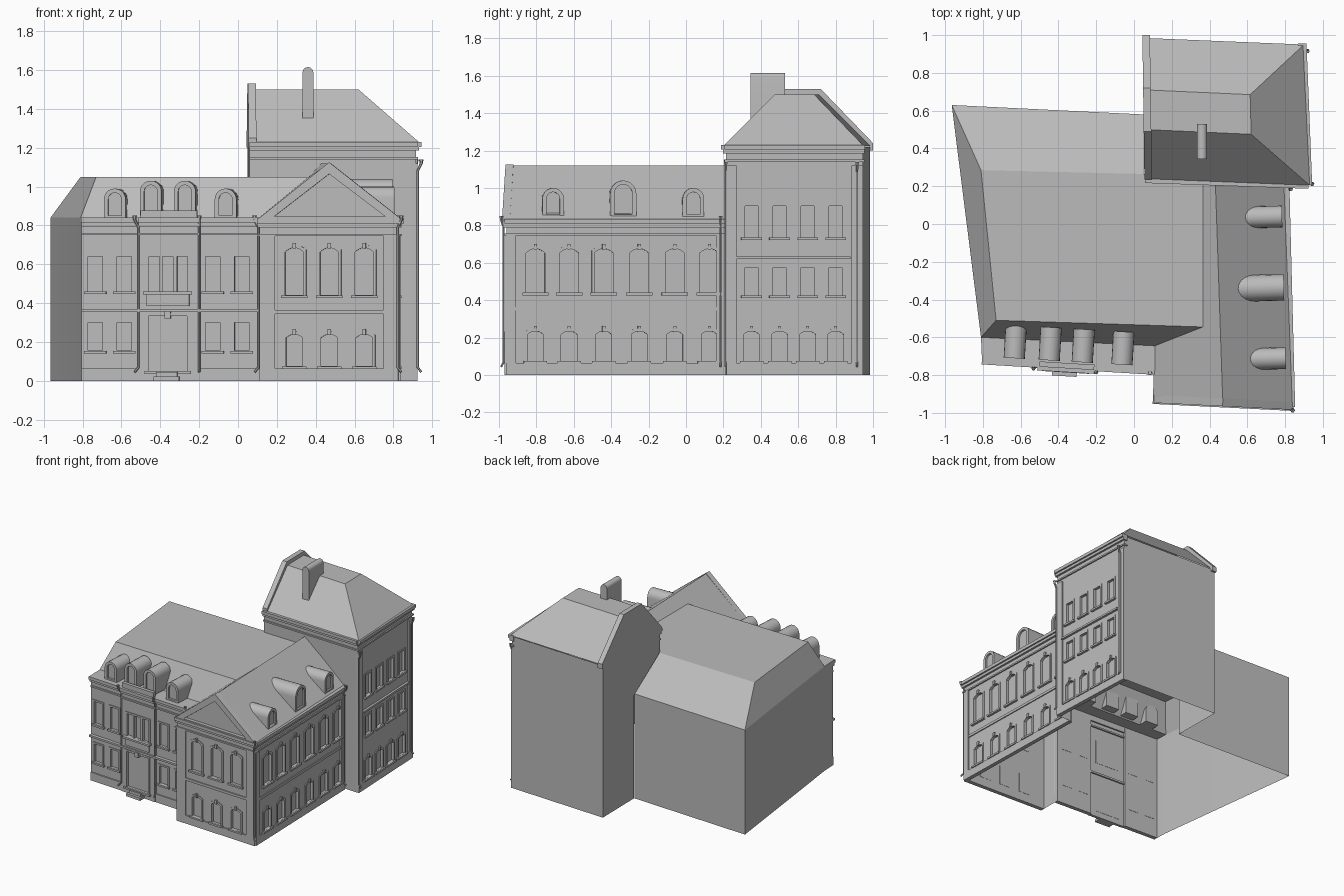
import bpy, math
from mathutils import Matrix, Vector

cube = bpy.data.objects.get("Cube")
if cube:
    bpy.data.objects.remove(cube)

STONE = bpy.data.materials.new("stone_grey")
STONE.use_nodes = True
GREY = (0.5, 0.5, 0.5, 1)
STONE.diffuse_color = GREY
STONE.node_tree.nodes["Principled BSDF"].inputs["Base Color"].default_value = GREY


def add(name, mesh, frame=None):
    ob = bpy.data.objects.new(name, mesh)
    bpy.context.scene.collection.objects.link(ob)
    if frame:
        mesh.transform(frame)
    mesh.materials.clear()
    mesh.materials.append(STONE)
    mesh.shade_smooth()
    mesh.set_sharp_from_angle(angle=math.radians(30))
    return ob


def sheet(name, verts, faces):
    me = bpy.data.meshes.new(name)
    me.from_pydata(verts, [], faces)
    return add(name, me)


def wall(name, path, z0, z1):
    """Vertical open wall along a plan path."""
    n = len(path)
    verts = [(x, y, z) for z in (z0, z1) for x, y in path]
    return sheet(name, verts, [(i, i + 1, n + i + 1, n + i) for i in range(n - 1)])


def front_frame(x, y, slope):
    """Local x follows world x, local y is up, local z points out."""
    return basis(Vector((1, slope, 0)), Vector((0, y - slope * x, 0)))


def side_frame(x, y, slope):
    """Local x follows world y."""
    return basis(Vector((slope, 1, 0)), Vector((x - slope * y, 0, 0)))


def basis(u, origin):
    up = Vector((0, 0, 1))
    m = Matrix((u, up, u.cross(up).normalized())).transposed().to_4x4()
    m.translation = origin
    return m


def slab(name, frame, outline, back, front, holes=()):
    """Extruded flat profile with optional openings."""
    cu = bpy.data.curves.new(name, "CURVE")
    cu.dimensions, cu.fill_mode, cu.extrude = "2D", "BOTH", (front - back) / 2
    for ring in (outline, *holes):
        sp = cu.splines.new("POLY")
        sp.points.add(len(ring) - 1)
        for p, (a, b) in zip(sp.points, ring):
            p.co = (a, b, 0, 1)
        sp.use_cyclic_u = True
    tmp = bpy.data.objects.new(name + "_profile", cu)
    me = bpy.data.meshes.new_from_object(tmp)
    bpy.data.objects.remove(tmp)
    return add(name, me, frame @ Matrix.Translation((0, 0, (front + back) / 2)))


def rect(u0, u1, z0, z1):
    return [(u0, z0), (u1, z0), (u1, z1), (u0, z1)]


def arch(u, z0, z1, w, rise):
    h = w / 2
    if not rise:
        return rect(u - h, u + h, z0, z1)
    pts = [(u - h, z0), (u + h, z0)]
    for i in range(11):
        c, s = math.cos(math.pi * i / 10), math.sin(math.pi * i / 10)
        # tall arches are round, low ones segmental
        pts.append((u + h * c, z1 - rise + rise * (s if rise > 0.4 * w else s * s)))
    return pts


def band(name, frame, u0, u1, z0, z1, out):
    slab(name, frame, rect(u0, u1, z0, z1), -0.02, out)


def window(name, frame, u, z0, z1, w, rise):
    slab(name + "_pane", frame, arch(u, z0 - .005, z1 + .005, w + .01, rise), -0.024, -0.016)
    slab(name + "_trim", frame, arch(u, z0, z1 + .014, w + .028, rise), -0.01, 0.006,
         [arch(u, z0 + .001, z1, w, rise)])
    band(name + "_sill", frame, u - w / 2 - .02, u + w / 2 + .02, z0 - .014, z0, .018)
    if rise:
        band(name + "_keystone", frame, u - .008, u + .008, z1 - .004, z1 + .026, .014)


def facade(name, frame, u0, u1, top, rows, base=0.065):
    """Wall slab with rows of windows: (centres, z0, z1, width, rise)."""
    holes = []
    for r, (centres, z0, z1, w, rise) in enumerate(rows):
        for i, u in enumerate(centres):
            holes.append(arch(u, z0, z1, w, rise))
            window(f"{name}_window_{r}_{i}", frame, u, z0, z1, w, rise)
    slab(name + "_wall", frame, rect(u0, u1, 0, top), -0.022, 0, holes)
    if base:
        band(name + "_plinth", frame, u0, u1, 0, base, .01)


def cornice(name, frame, u0, u1, top):
    for i, (drop, h, out) in enumerate([(.09, .012, .01), (.045, .02, .016), (.025, .025, .028)]):
        band(f"{name}_cornice_{i}", frame, u0, u1, top - drop, top - drop + h, out)


def dormer(name, frame, u, z0, z1, w, back):
    slab(name + "_body", frame, arch(u, z0, z1, w, w / 2), back, -0.03)
    slab(name + "_surround", frame, arch(u, z0, z1, w, w / 2), -0.03, -0.015,
         [arch(u, z0 + .012, z1 - .022, w - .044, w / 2 - .022)])


def pipe(name, x, y, top, dx, dy):
    """Drainpipe with a hopper head, offset outwards at head and foot."""
    cu = bpy.data.curves.new(name, "CURVE")
    cu.dimensions, cu.bevel_depth, cu.bevel_resolution = "3D", .006, 1
    sp = cu.splines.new("POLY")
    pts = [(1, top), (1, top - .02), (0, top - .06), (0, .07), (1, .045)]
    sp.points.add(len(pts) - 1)
    for p, (k, z) in zip(sp.points, pts):
        p.co = (x + dx * k, y + dy * k, z, 1)
    for p, r in zip(sp.points, (2, 1.3, 1, 1, 1)):
        p.radius = r
    tmp = bpy.data.objects.new(name, cu)
    me = bpy.data.meshes.new_from_object(tmp)
    bpy.data.objects.remove(tmp)
    add(name, me)


# Entrance wing
wing = front_frame(-.81, -.715, -.06)
bay = wing @ Matrix.Translation((0, 0, .014))
for side, u0, u1, cols in (("outer", -.805, -.51, (-.735, -.585)), ("inner", -.2, .11, (-.13, .02))):
    facade(f"wing_{side}", wing, u0, u1, .83, [(cols, .155, .3, .075, 0), (cols, .46, .64, .075, 0)])
facade("bay", bay, -.51, -.2, .83, [((-.43, -.36, -.285), .46, .64, .055, 0), ((-.36,), .05, .335, .2, 0)], 0)
band("bay_balcony_sill", bay, -.485, -.235, .445, .46, .03)
band("bay_balcony_panel", bay, -.47, -.25, .385, .445, .008)
band("door_keystone", bay, -.375, -.345, .32, .36, .02)
slab("door_step_lower", bay, rect(-.43, -.3, 0, .022), -.01, .05)
slab("door_step_upper", bay, rect(-.42, -.31, .022, .045), -.01, .03)
band("bay_parapet", bay, -.5, -.21, .83, .878, .008)
band("wing_string_course", wing, -.805, .11, .355, .37, .026)
cornice("wing", wing, -.805, .11, .84)
cornice("bay", bay, -.51, -.2, .84)
for i, (u, z0, z1) in enumerate([(-.635, .84, .99), (-.45, .85, 1.03), (-.275, .85, 1.03), (-.065, .84, .99)]):
    dormer(f"wing_dormer_{i}", wing, u, z0, z1, .112, -.19)
wall("wing_plain_walls", [(-.805, -.715), (-.81, -.6), (-.965, .63), (.05, .58)], 0, .84)
sheet("wing_roof",
      [(-.81, -.6, .84), (.11, -.645, .84), (.05, .58, .84), (-.965, .63, .84),
       (-.73, -.51, 1.05), (.365, -.545, 1.05), (.365, .25, 1.05), (.05, .265, 1.05),
       (-.81, .285, 1.05), (.11, -.775, .84), (-.805, -.715, .84)],
      [(0, 1, 5, 4), (3, 0, 4, 8), (2, 3, 8, 7), (4, 5, 6, 7, 8), (10, 9, 1, 0)])

# Gabled block
gable = front_frame(.11, -.925, -.05)
flank = side_frame(.825, -.96, -.026)
cols = (.29, .47, .65)
facade("gable", gable, .11, .825, .83, [(cols, .075, .24, .085, .018), (cols, .44, .685, .095, .022)])
cols = (-.805, -.625, -.44, -.25, -.06, .125)
facade("flank", flank, -.96, .21, .83, [(cols, .075, .235, .085, .018), (cols, .44, .675, .1, .022)])
for name, frame, u0, u1, p in (("gable", gable, .11, .83, .08), ("flank", flank, -.96, .21, .05)):
    cornice(name, frame, u0 - .01, u1 + .01, .835)
    band(name + "_string_course", frame, u0, u1, .345, .365, .008)
    band(name + "_pilaster_near", frame, u0, u0 + p, .065, .75, .01)
    band(name + "_pilaster_far", frame, u1 - p, u1, .065, .75, .01)
wall("gable_return_wall", [(.11, -.925), (.11, -.76)], 0, .84)
slab("pediment_raking_cornice", gable, [(.1, .83), (.845, .83), (.47, 1.125)], -.02, .022,
     [[(.185, .845), (.76, .845), (.47, 1.065)]])
slab("pediment_panel", gable, [(.13, .835), (.81, .835), (.47, 1.1)], -.02, -.005)
sheet("gable_roof",
      [(.1, -.925, .83), (.47, -.945, 1.12), (.845, -.965, .83), (.8, .21, .83),
       (.43, .24, 1.12), (.365, .245, 1.05), (.365, -.545, 1.05), (.11, -.645, .84)],
      [(1, 2, 3, 4), (0, 1, 4, 5, 6, 7)])
for i, (u, z1, w, back) in enumerate([(-.71, 1.0, .115, -.25), (-.335, 1.04, .14, -.3), (.04, 1.0, .115, -.25)]):
    dormer(f"flank_dormer_{i}", flank, u, .845, z1, w, back)

# Tower
tower = side_frame(.915, .215, -.04)
face = front_frame(.06, .245, -.035)
cols = (.35, .5, .65, .8)
facade("tower", tower, .215, .945, 1.22,
       [(cols, .075, .235, .085, .018), (cols, .425, .575, .07, 0), (cols, .735, .905, .07, 0)])
band("tower_string_course", tower, .27, .88, .62, .635, .018)
for name, u0, u1 in (("near", .215, .27), ("far", .885, .945)):
    band(f"tower_{name}_pilaster", tower, u0, u1, .065, 1.12, .01)
for name, frame, u0, u1 in (("tower_side", tower, .205, .955), ("tower_front", face, .06, .925)):
    cornice(name, frame, u0, u1, 1.23)
wall("tower_plain_walls", [(.885, .945), (.05, .985), (.055, .58)], 0, 1.22)
wall("tower_upper_walls", [(.055, .58), (.06, .245), (.8, .219)], .83, 1.22)
wall("tower_front_strip", [(.79, .219), (.915, .215)], 0, 1.22)
sheet("tower_roof",
      [(.06, .24, 1.23), (.93, .205, 1.23), (.9, .95, 1.225), (.05, .985, 1.225),
       (.06, .5, 1.5), (.62, .475, 1.5), (.615, .685, 1.5), (.06, .71, 1.5)],
      [(0, 1, 5, 4), (1, 2, 6, 5), (2, 3, 7, 6), (4, 5, 6, 7)])
slab("tower_gable_parapet", side_frame(.095, .24, -.014),
     [(.235, 1.2), (1.0, 1.2), (1.0, 1.24), (.72, 1.53), (.49, 1.53), (.235, 1.25)], -.04, 0)
slab("chimney", front_frame(.36, .345, 0), arch(.36, 1.34, 1.615, .055, .0275), -.185, 0)

# Drainpipes
for i, (x, y, top, dx, dy) in enumerate([
        (-.512, -.752, .85, -.02, -.012), (-.2, -.77, .85, 0, -.015), (.105, -.785, .85, -.02, -.005),
        (.822, -.975, .85, .018, -.012), (.812, .185, .85, .018, .0),
        (.925, .212, 1.14, .018, 0), (.9, .915, 1.14, .018, 0)]):
    pipe(f"drainpipe_{i}", x, y, top, dx, dy)
